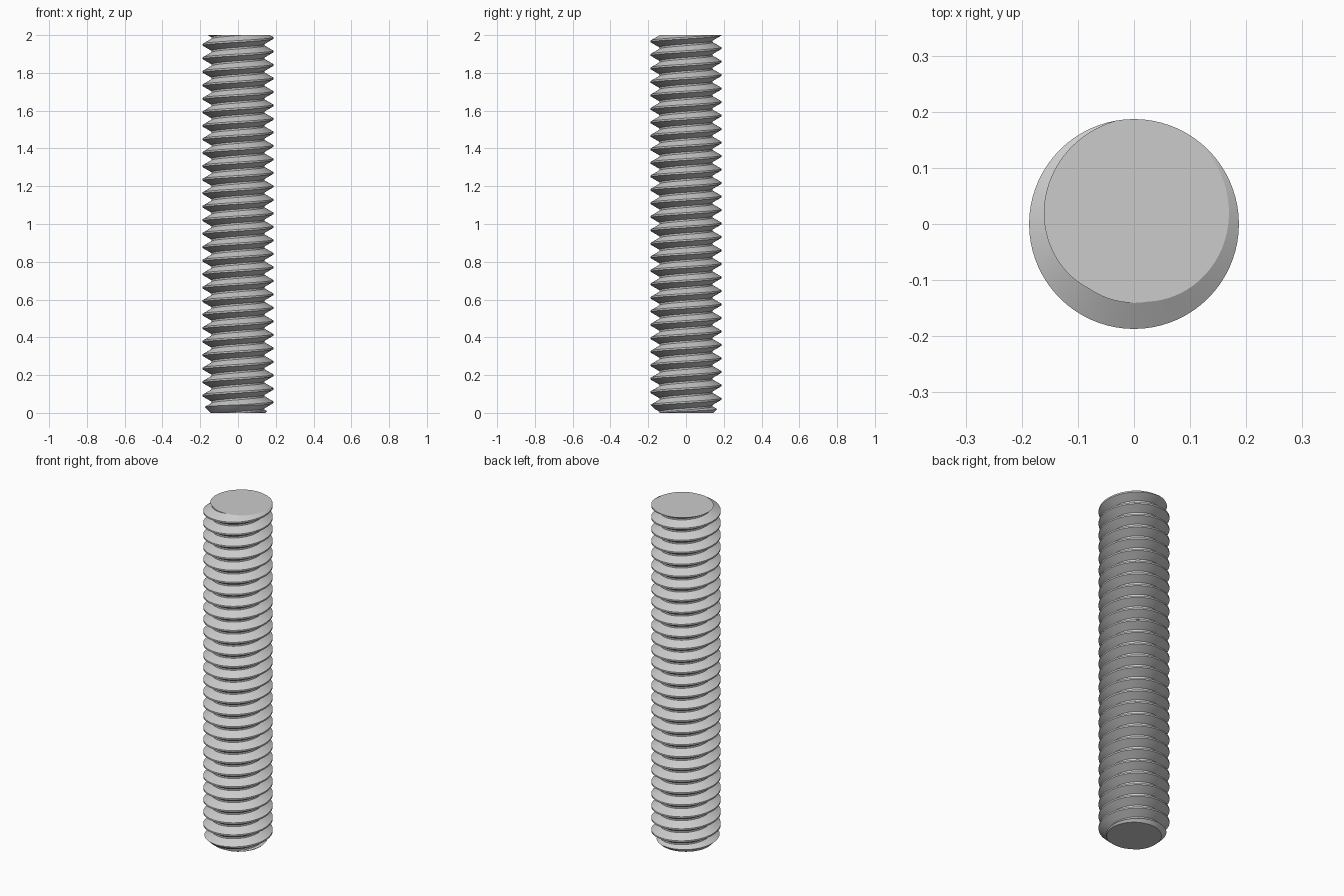
import bpy, bmesh, math

cube = bpy.data.objects.get("Cube")
if cube:
    bpy.data.objects.remove(cube, do_unlink=True)

LENGTH = 2.0
TURNS = 28
PITCH = LENGTH / TURNS
MAJOR = 0.187
MINOR = 0.1405
TIP = 0.145                   # radius of the chamfered lower end
SEGMENTS = 72
START = math.radians(77.5)    # direction in which a crest meets the ends

steel = bpy.data.materials.new("light grey steel")
steel.use_nodes = True
colour = (0.6, 0.6, 0.6, 1.0)
steel.diffuse_color = colour
steel.node_tree.nodes["Principled BSDF"].inputs["Base Color"].default_value = colour


def make_object(name, bm):
    bmesh.ops.recalc_face_normals(bm, faces=bm.faces)
    mesh = bpy.data.meshes.new(name)
    bm.to_mesh(mesh)
    bm.free()
    mesh.materials.append(steel)
    obj = bpy.data.objects.new(name, mesh)
    bpy.context.collection.objects.link(obj)
    return obj


def cut_and_cap(bm, z, direction):
    geom = bm.verts[:] + bm.edges[:] + bm.faces[:]
    cut = bmesh.ops.bisect_plane(bm, geom=geom, plane_co=(0, 0, z),
                                 plane_no=(0, 0, direction), clear_outer=True)
    edges = [e for e in cut["geom_cut"] if isinstance(e, bmesh.types.BMEdge)]
    bmesh.ops.contextual_create(bm, geom=edges)


# Helical thread: flat crest, flank, flat root, flank
flat = PITCH / 16
profile = [(MAJOR, -flat), (MAJOR, flat),
           (MINOR, PITCH / 2 - flat), (MINOR, PITCH / 2 + flat)]
steps = len(profile)
rows = (TURNS + 6) * steps

bm = bmesh.new()
grid = []
for i in range(SEGMENTS):
    angle = math.tau * i / SEGMENTS
    rise = PITCH * (angle - START) / math.tau
    column = []
    for j in range(rows + steps):
        radius, offset = profile[j % steps]
        z = (j // steps - 3) * PITCH + offset + rise
        column.append(bm.verts.new((radius * math.cos(angle), radius * math.sin(angle), z)))
    grid.append(column)
for i in range(SEGMENTS):
    # The last column joins the first, one turn higher
    following = grid[i + 1] if i + 1 < SEGMENTS else grid[0][steps:]
    for j in range(rows - 1):
        bm.faces.new((grid[i][j], following[j], following[j + 1], grid[i][j + 1]))
cut_and_cap(bm, LENGTH, 1)
cut_and_cap(bm, -PITCH / 2, -1)
bmesh.ops.delete(bm, geom=[v for v in bm.verts if not v.link_faces], context="VERTS")
rod = make_object("threaded_rod", bm)

# Chamfered blank that trims the lower end
bm = bmesh.new()
rings = []
for radius, z in ((TIP, 0), (TIP + 0.1, 0.1), (TIP + 0.1, LENGTH + 0.1)):
    ring = bmesh.ops.create_circle(bm, segments=SEGMENTS, radius=radius)["verts"]
    for v in ring:
        v.co.z = z
    rings.append(ring)
for low, high in zip(rings, rings[1:]):
    for i in range(SEGMENTS):
        n = (i + 1) % SEGMENTS
        bm.faces.new((low[i], low[n], high[n], high[i]))
bm.faces.new(rings[0])
bm.faces.new(rings[-1])
blank = make_object("chamfer_cutter", bm)
blank.hide_render = True

trim = rod.modifiers.new("chamfer", "BOOLEAN")
trim.operation = "INTERSECT"
trim.solver = "EXACT"
trim.object = blank

bpy.ops.object.select_all(action="DESELECT")
rod.select_set(True)
bpy.context.view_layer.objects.active = rod
bpy.ops.object.modifier_apply(modifier=trim.name)
bpy.data.objects.remove(blank, do_unlink=True)
bpy.ops.object.shade_smooth_by_angle(angle=math.radians(25))
